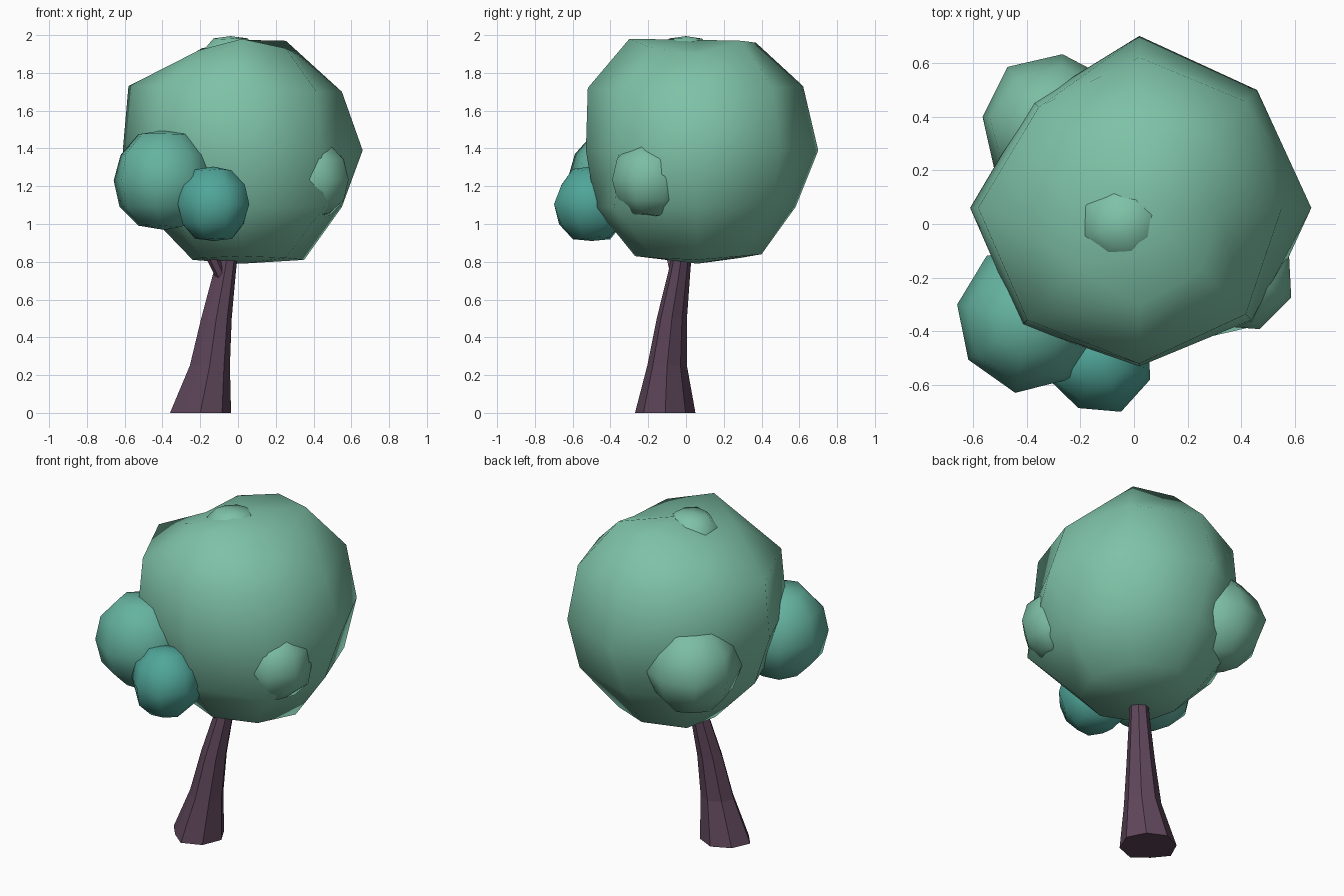
import bpy, bmesh, math, random
from mathutils import Vector

if "Cube" in bpy.data.objects:
    bpy.data.objects.remove(bpy.data.objects["Cube"])

random.seed(4)


def material(name, rgb):
    m = bpy.data.materials.new(name)
    m.diffuse_color = (*rgb, 1)
    m.use_nodes = True
    m.node_tree.nodes["Principled BSDF"].inputs["Base Color"].default_value = m.diffuse_color
    return m


LEAF = material("leaf_green", (0.21, 0.54, 0.39))
SIDE = material("leaf_sage", (0.20, 0.51, 0.37))
TEAL = material("leaf_teal", (0.13, 0.45, 0.35))
DEEP = material("leaf_deep_teal", (0.08, 0.38, 0.32))
BARK = material("bark", (0.11, 0.06, 0.10))


def loft(name, rings, bottom, top, mat, smooth):
    """Skin a stack of point rings and close it with a point at each end."""
    bm = bmesh.new()
    rows = [[bm.verts.new(p) for p in r] for r in rings]
    n = len(rows[0])
    lo, hi = bm.verts.new(bottom), bm.verts.new(top)
    for j in range(n):
        k = (j + 1) % n
        for a, b in zip(rows, rows[1:]):
            bm.faces.new((a[j], a[k], b[k], b[j]))
        bm.faces.new((lo, rows[0][k], rows[0][j]))
        bm.faces.new((hi, rows[-1][j], rows[-1][k]))
    for f in bm.faces:
        f.smooth = smooth
    me = bpy.data.meshes.new(name)
    bm.to_mesh(me)
    bm.free()
    me.materials.append(mat)
    ob = bpy.data.objects.new(name, me)
    bpy.context.collection.objects.link(ob)
    return ob


def tube(name, path, spread, mat):
    """Faceted tapering tube; path holds (x, y, z, radius), spread scales each corner."""
    n = len(spread)
    rings = [[(x + r * w * math.cos(math.tau * j / n), y + r * w * math.sin(math.tau * j / n), z)
              for j, w in enumerate(spread)] for x, y, z, r in path]
    return loft(name, rings, path[0][:3], path[-1][:3], mat, False)


def blob(name, centre, r, mat, turn):
    """Uneven eight-sided ball of leaves."""
    c = Vector(centre)
    rings = []
    for i in range(1, 6):
        a = math.pi * (i / 6 - 0.5)
        ring = []
        for j in range(8):
            t = math.tau * j / 8 + turn
            d = Vector((math.cos(a) * math.cos(t), math.cos(a) * math.sin(t), math.sin(a)))
            ring.append(c + d * r * random.uniform(0.97, 1.05))
        rings.append(ring)
    return loft(name, rings, c - Vector((0, 0, r * 0.95)), c + Vector((0, 0, r * 0.97)), mat, True)


# Main crown: five uneven rings of eight; each has heights and radii per direction
CROWN = [
    ([0.81, 0.83, 0.84, 0.82, 0.81, 0.82, 0.83, 0.82], [0.33, 0.33, 0.34, 0.32, 0.26, 0.31, 0.33, 0.33]),
    ([1.09] * 8, [0.53, 0.55, 0.52, 0.53, 0.53, 0.54, 0.54, 0.62]),
    ([1.39] * 8, [0.64, 0.62, 0.64, 0.56, 0.63, 0.62, 0.59, 0.59]),
    ([1.70, 1.72, 1.73, 1.72, 1.73, 1.73, 1.72, 1.70], [0.53, 0.56, 0.56, 0.53, 0.60, 0.59, 0.58, 0.56]),
    ([1.90, 1.97, 1.96, 1.93, 1.89, 1.92, 1.98, 1.93], [0.29, 0.33, 0.31, 0.30, 0.28, 0.32, 0.36, 0.33]),
]
rings = [[(0.02 + r * math.cos(math.tau * j / 8), 0.06 + r * math.sin(math.tau * j / 8), z)
          for j, (z, r) in enumerate(zip(zs, rs))] for zs, rs in CROWN]
loft("crown", rings, (0.02, 0.06, 0.79), (0.02, 0.06, 1.975), LEAF, True)

# Small tuft just breaking through the top
blob("top_tuft", (-0.04, 0.0, 1.82), 0.18, LEAF, 0.3)

# Side clumps
blob("front_left_clump", (-0.39, -0.35, 1.23), 0.275, TEAL, 0.6)
blob("front_clump", (-0.13, -0.50, 1.105), 0.205, DEEP, 0.39)
blob("back_left_clump", (-0.30, 0.365, 1.25), 0.265, SIDE, 0.66)
blob("right_clump", (0.385, -0.19, 1.235), 0.21, SIDE, 0.39)

# Leaning trunk with flared foot, and the side branch
tube("trunk", [(-0.20, -0.11, 0.0, 0.16), (-0.15, -0.10, 0.25, 0.105),
               (-0.115, -0.075, 0.5, 0.08), (-0.07, -0.035, 0.75, 0.058),
               (-0.03, 0.0, 1.0, 0.045), (0.0, 0.03, 1.3, 0.03)],
     [1.02, 0.95, 1, 0.97, 1, 0.78, 1, 1.02], BARK)
tube("branch", [(-0.08, -0.05, 0.70, 0.03), (-0.13, -0.07, 0.81, 0.035),
                (-0.22, -0.14, 1.0, 0.035), (-0.40, -0.36, 1.10, 0.03)], [1] * 6, BARK)
